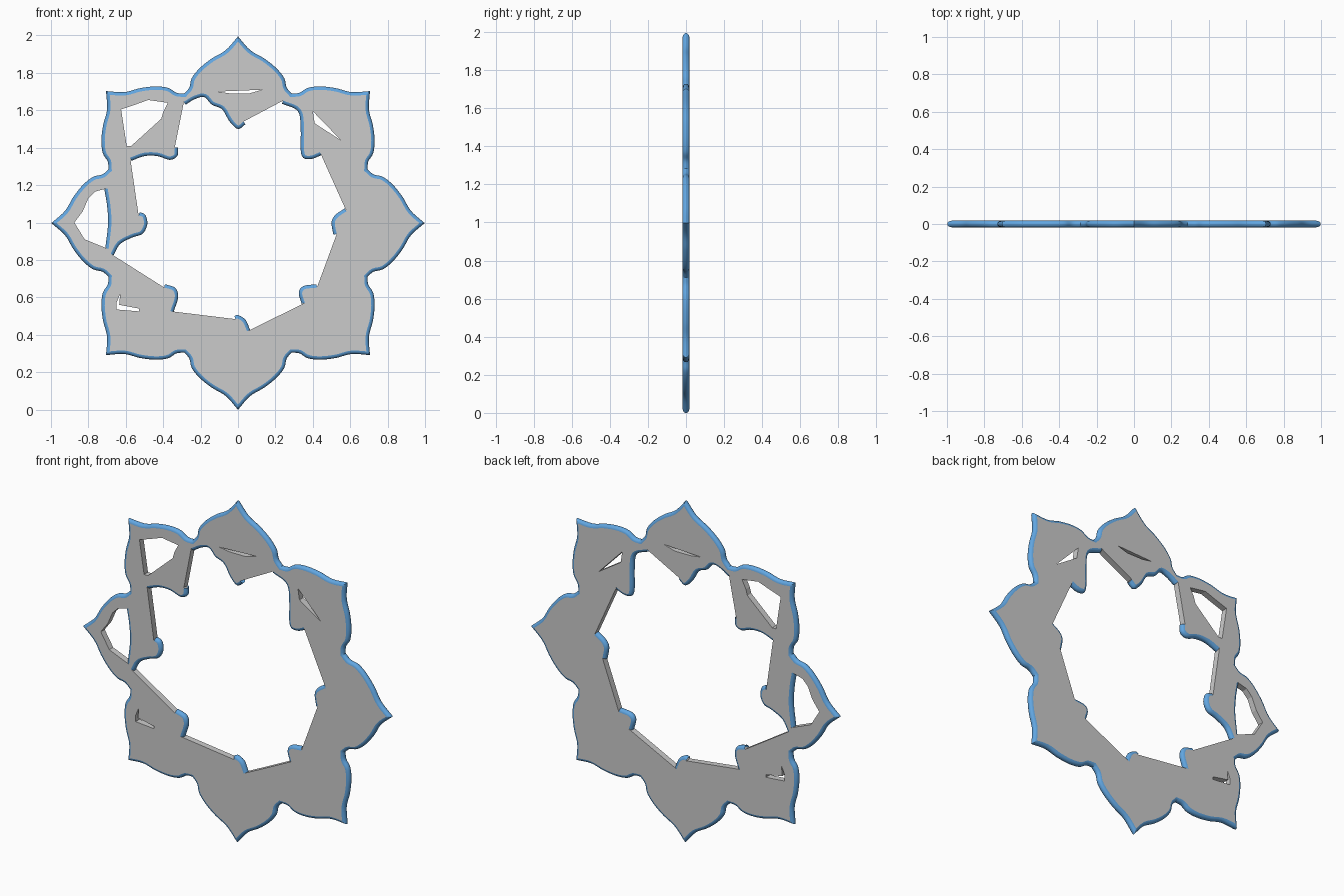
import bpy, bmesh, math
from mathutils import Vector
from mathutils.geometry import delaunay_2d_cdt

if "Cube" in bpy.data.objects:
    bpy.data.objects.remove(bpy.data.objects["Cube"])

R = 0.018          # half thickness and rim radius
CENTRE = Vector((0, 0.997))


def smooth(pts, n=5):
    """Smooth run of points through the given ones."""
    p = [Vector(q) for q in pts]
    if len(p) < 3:
        return p
    p = [2 * p[0] - p[1]] + p + [2 * p[-1] - p[-2]]
    out = []
    for a, b, c, d in zip(p, p[1:], p[2:], p[3:]):
        for k in range(n):
            t = k / n
            out.append(0.5 * (2 * b + (c - a) * t + (2 * a - 5 * b + 4 * c - d) * t * t
                              + (3 * b - a - 3 * c + d) * t ** 3))
    return out + [p[-2]]


def make_loop(runs, hole=True):
    """Runs are rounded edges, the gaps between runs are flat cuts."""
    pts, rounded = [], []
    for run in runs:
        s = smooth(run)
        if pts and (pts[-1] - s[0]).length < 1e-4:
            pts.pop()
            rounded.pop()
        pts += s
        rounded += [True] * (len(s) - 1) + [False]
    if (pts[-1] - pts[0]).length < 1e-4:
        pts.pop()
        rounded.pop()
    n = len(pts)
    area = sum(pts[i - 1].x * pts[i].y - pts[i].x * pts[i - 1].y for i in range(n))
    sign = (1 if area > 0 else -1) * (-1 if hole else 1)
    seg = []
    for i in range(n):
        d = (pts[(i + 1) % n] - pts[i]).normalized()
        seg.append(Vector((d.y, -d.x)) * sign)
    normals = []
    for i in range(n):
        v = Vector((0, 0))
        if rounded[i - 1]:
            v += seg[i - 1]
        if rounded[i]:
            v += seg[i]
        if v.length > 1e-6:
            half = v.length / 2 if rounded[i] and rounded[i - 1] else 1
            v = v.normalized() / max(half, 0.7)
        normals.append(v)
    plate = [p - v * R for p, v in zip(pts, normals)]
    return plate, normals, rounded, seg


# Outer lotus edge: one half petal, mirrored and turned eight times
half = [(0, .998), (.065, .925), (.14, .88), (.205, .828), (.247, .775), (.26, .725), (.287, .693)]
outer_runs = []
for k in range(8):
    a = k * math.pi / 4

    def turn(x, y):
        return CENTRE + Vector((x * math.cos(a) - y * math.sin(a), x * math.sin(a) + y * math.cos(a)))
    outer_runs.append([turn(x, y) for x, y in reversed(half)])
    outer_runs.append([turn(-x, y) for x, y in half])

# Inner edge: rounded lobes joined by straight cuts
inner_runs = [
    [(-.28, 1.63), (-.23, 1.66), (-.18, 1.67), (-.14, 1.63), (-.085, 1.605), (-.045, 1.54), (0, 1.5), (.04, 1.525)],
    [(.235, 1.635), (.32, 1.595), (.335, 1.5), (.335, 1.39), (.35, 1.345), (.395, 1.34), (.445, 1.36)],
    [(.57, 1.075), (.52, 1.04), (.5, 1.0), (.51, .935)],
    [(.42, .67), (.35, .66), (.325, .625), (.34, .565)],
    [(.065, .425), (.04, .48), (0, .505), (-.02, .5)],
    [(-.345, .52), (-.32, .60), (-.335, .65), (-.39, .67)],
    [(-.665, .825), (-.63, .885), (-.565, .92), (-.51, .94), (-.485, .99), (-.495, 1.04), (-.525, 1.055)],
    [(-.57, 1.33), (-.5, 1.355), (-.43, 1.355), (-.365, 1.335), (-.325, 1.355), (-.32, 1.40)],
]

# Small openings between the strands
hole_runs = [
    [[(-.11, 1.70)], [(.13, 1.71)], [(.06, 1.69)], [(-.04, 1.69)]],
    [[(.40, 1.595)], [(.41, 1.53)], [(.55, 1.44)]],
    [[(-.625, 1.605)], [(-.55, 1.63)], [(-.48, 1.655)], [(-.375, 1.64)],
     [(-.40, 1.59)], [(-.41, 1.555)], [(-.57, 1.41)], [(-.595, 1.41)]],
    [[(-.875, 1.0)], [(-.83, 1.06)], [(-.80, 1.13)], [(-.765, 1.165)],
     [(-.715, 1.18), (-.70, 1.09), (-.695, .99), (-.71, .86)], [(-.82, .91)]],
    [[(-.63, .62)], [(-.635, .56)], [(-.53, .54)], [(-.53, .525)], [(-.65, .535)], [(-.65, .57)]],
]

loops = [make_loop(outer_runs, False), make_loop(inner_runs)] + [make_loop(h) for h in hole_runs]


def new_object(name, verts, faces):
    mesh = bpy.data.meshes.new(name)
    mesh.from_pydata(verts, [], faces)
    bm = bmesh.new()
    bm.from_mesh(mesh)
    bmesh.ops.remove_doubles(bm, verts=bm.verts, dist=1e-5)
    bm.to_mesh(mesh)
    bm.free()
    ob = bpy.data.objects.new(name, mesh)
    bpy.context.collection.objects.link(ob)
    return ob


def inside(c, poly):
    hit = False
    for a, b in zip(poly, poly[1:] + poly[:1]):
        if (a.y > c.y) != (b.y > c.y) and c.x < a.x + (c.y - a.y) * (b.x - a.x) / (b.y - a.y):
            hit = not hit
    return hit


# Flat front and back plates: triangles inside the outer edge and outside every opening
flat, borders = [], []
for plate, *_ in loops:
    s, m = len(flat), len(plate)
    borders += [(s + i, s + (i + 1) % m) for i in range(m)]
    flat += plate
co, _, tris, *_ = delaunay_2d_cdt(flat, borders, [], 0, 1e-6)
kept = []
for t in tris:
    c = (co[t[0]] + co[t[1]] + co[t[2]]) / 3
    if inside(c, loops[0][0]) and not any(inside(c, h[0]) for h in loops[1:]):
        kept.append(tuple(t))
n = len(co)
verts = [(p.x, -R, p.y) for p in co] + [(p.x, R, p.y) for p in co]
faces = kept + [tuple(n + i for i in reversed(t)) for t in kept]
rim_verts, rim_faces = [], []


def add_quad(vs, fs, quad, out):
    q = [Vector(v) for v in quad]
    if (q[2] - q[0]).cross(q[3] - q[1]).dot(out) < 0:
        q.reverse()
    fs.append(tuple(range(len(vs), len(vs) + 4)))
    vs += [tuple(v) for v in q]


# Straight cut walls on the plate, half-round edges on the rim
STEPS = 8
for plate, normals, rounded, seg in loops:
    m = len(plate)
    for i in range(m):
        j = (i + 1) % m
        out = Vector((seg[i].x, 0, seg[i].y))
        a, b = plate[i], plate[j]
        if not rounded[i]:
            add_quad(verts, faces, [(a.x, -R, a.y), (b.x, -R, b.y), (b.x, R, b.y), (a.x, R, a.y)], out)
            continue
        for k in range(STEPS):
            quad = []
            for idx, kk in ((i, k), (j, k), (j, k + 1), (i, k + 1)):
                t = -math.pi / 2 + math.pi * kk / STEPS
                p = plate[idx] + normals[idx] * R * math.cos(t)
                quad.append((p.x, R * math.sin(t), p.y))
            add_quad(rim_verts, rim_faces, quad, out)

new_object("petal_ring_plate", verts, faces)
rim = new_object("petal_ring_rim", rim_verts, rim_faces)
blue = bpy.data.materials.new("rim_blue")
blue.diffuse_color = (.12, .38, .75, 1)
blue.use_nodes = True
blue.node_tree.nodes["Principled BSDF"].inputs["Base Color"].default_value = blue.diffuse_color
rim.data.materials.append(blue)
bpy.context.view_layer.objects.active = rim
rim.select_set(True)
bpy.ops.object.shade_smooth_by_angle(angle=math.radians(40))
